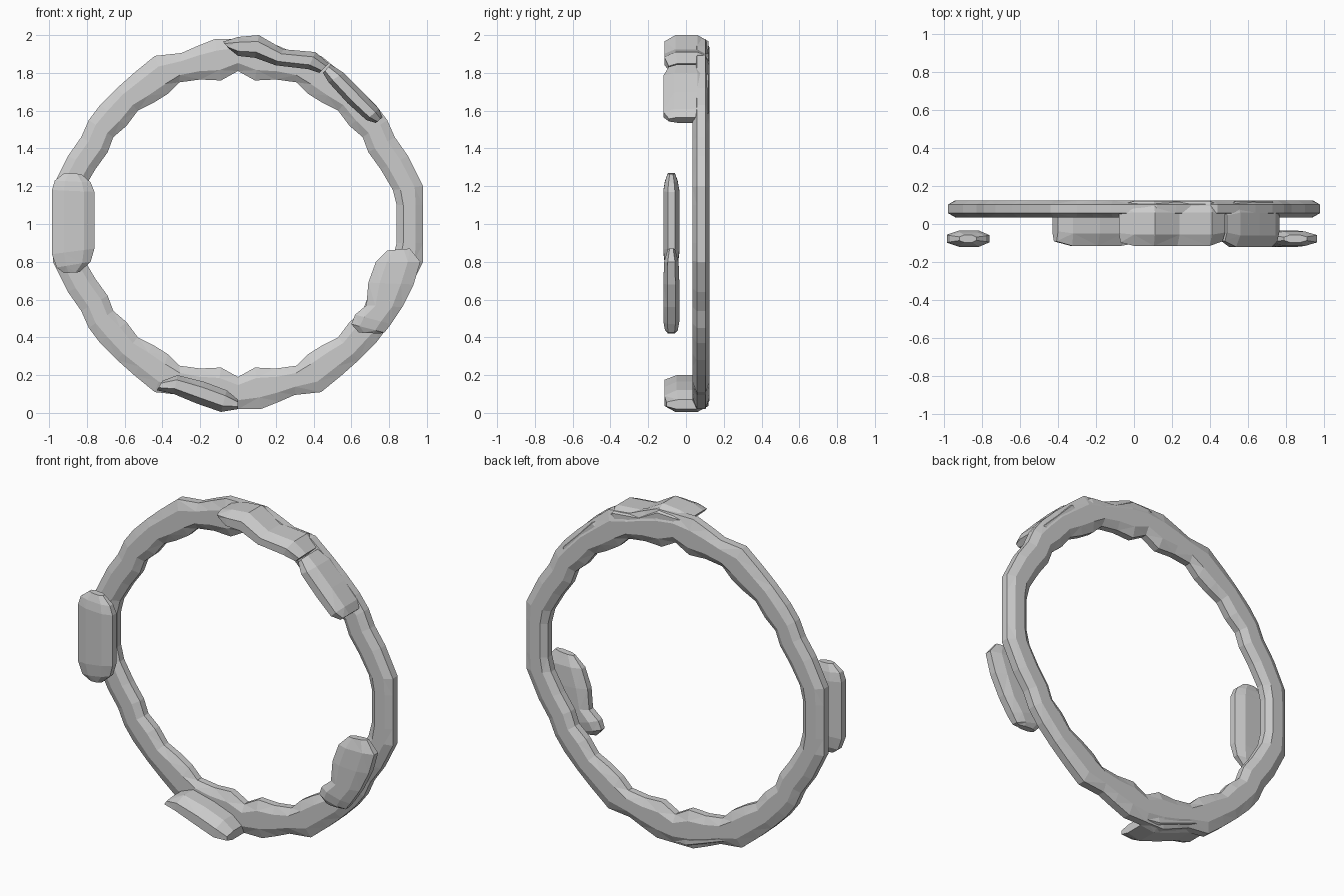
import bpy, bmesh

# Flattened octagon section: (position from inner to outer edge, position through depth)
SECTION = [(0, .28), (0, .72), (.25, 1), (.72, 1), (1, .75), (1, .25), (.72, 0), (.25, 0)]


def loft(name, stations, y0, y1, closed=False):
    """Skin sections; each station is (outer x, outer z, inner x, inner z, depth scale)."""
    bm = bmesh.new()
    mid, half = (y0 + y1) / 2, (y1 - y0) / 2
    rings = []
    for ox, oz, ix, iz, s in stations:
        rings.append([bm.verts.new((ix + (ox - ix) * t,
                                    mid + (d * 2 - 1) * half * s,
                                    iz + (oz - iz) * t)) for t, d in SECTION])
    n, m = len(rings), len(SECTION)
    for i in range(n if closed else n - 1):
        a, b = rings[i], rings[(i + 1) % n]
        for j in range(m):
            k = (j + 1) % m
            bm.faces.new((a[j], a[k], b[k], b[j]))
    if not closed:
        bm.faces.new(rings[0])
        bm.faces.new(rings[-1])
    bmesh.ops.triangulate(bm, faces=bm.faces[:])
    bmesh.ops.recalc_face_normals(bm, faces=bm.faces[:])
    me = bpy.data.meshes.new(name)
    bm.to_mesh(me)
    bm.free()
    ob = bpy.data.objects.new(name, me)
    bpy.context.collection.objects.link(ob)
    return ob


# Back ring: one lumpy quarter, mirrored around the centre (0, 1)
quarter = [(.0, .98, .0, .81), (.12, .98, .09, .76), (.22, .94, .20, .765),
           (.30, .905, .31, .75), (.44, .89, .37, .69), (.55, .80, .45, .64),
           (.64, .72, .53, .60), (.73, .63, .59, .52), (.79, .55, .66, .46),
           (.83, .46, .69, .38), (.90, .36, .755, .29), (.98, .20, .82, .18),
           (.98, .10, .84, .10)]


def place(q, sx, sz):
    return (q[0] * sx, 1 + q[1] * sz, q[2] * sx, 1 + q[3] * sz, 1)


path = [place(q, 1, 1) for q in quarter]
path += [place(q, 1, -1) for q in quarter[::-1]]
path += [place(q, -1, -1) for q in quarter[1:]]
path += [place(q, -1, 1) for q in quarter[:0:-1]]
loft("back_ring", path, .035, .125, closed=True)

# Floating front segments
loft("left_front_segment", [
    (-.92, 1.27, -.83, 1.265, .45), (-.97, 1.23, -.78, 1.22, .8),
    (-.985, 1.18, -.76, 1.17, 1), (-.985, .84, -.76, .87, 1),
    (-.96, .77, -.78, .80, .8), (-.92, .74, -.84, .745, .45)], -.12, -.035)
loft("right_front_segment", [
    (.91, .87, .79, .86, .45), (.965, .80, .73, .80, .9), (.93, .68, .69, .69, 1),
    (.87, .56, .68, .57, 1), (.81, .47, .62, .52, 1),
    (.775, .425, .60, .47, .8), (.75, .42, .64, .425, .45)], -.12, -.035)

# Wide strips that bridge from the ring to the front
loft("top_bridge", [
    (-.08, 1.965, -.05, 1.93, .85), (.00, 1.99, .00, 1.89, 1),
    (.11, 2.0, .09, 1.88, 1), (.24, 1.925, .20, 1.84, 1),
    (.41, 1.91, .37, 1.82, 1), (.48, 1.85, .43, 1.80, .8)], -.115, .12)
loft("upper_right_bridge", [
    (.49, 1.845, .45, 1.80, .75), (.56, 1.80, .48, 1.75, 1),
    (.66, 1.70, .58, 1.64, 1), (.745, 1.61, .68, 1.55, 1),
    (.765, 1.565, .73, 1.535, .75)], -.12, .12)
loft("bottom_bridge", [
    (-.43, .12, -.40, .17, .8), (-.34, .10, -.32, .20, 1),
    (-.22, .05, -.18, .165, 1), (-.09, .005, -.06, .12, 1),
    (.00, .02, .00, .07, .9)], -.115, .12)
